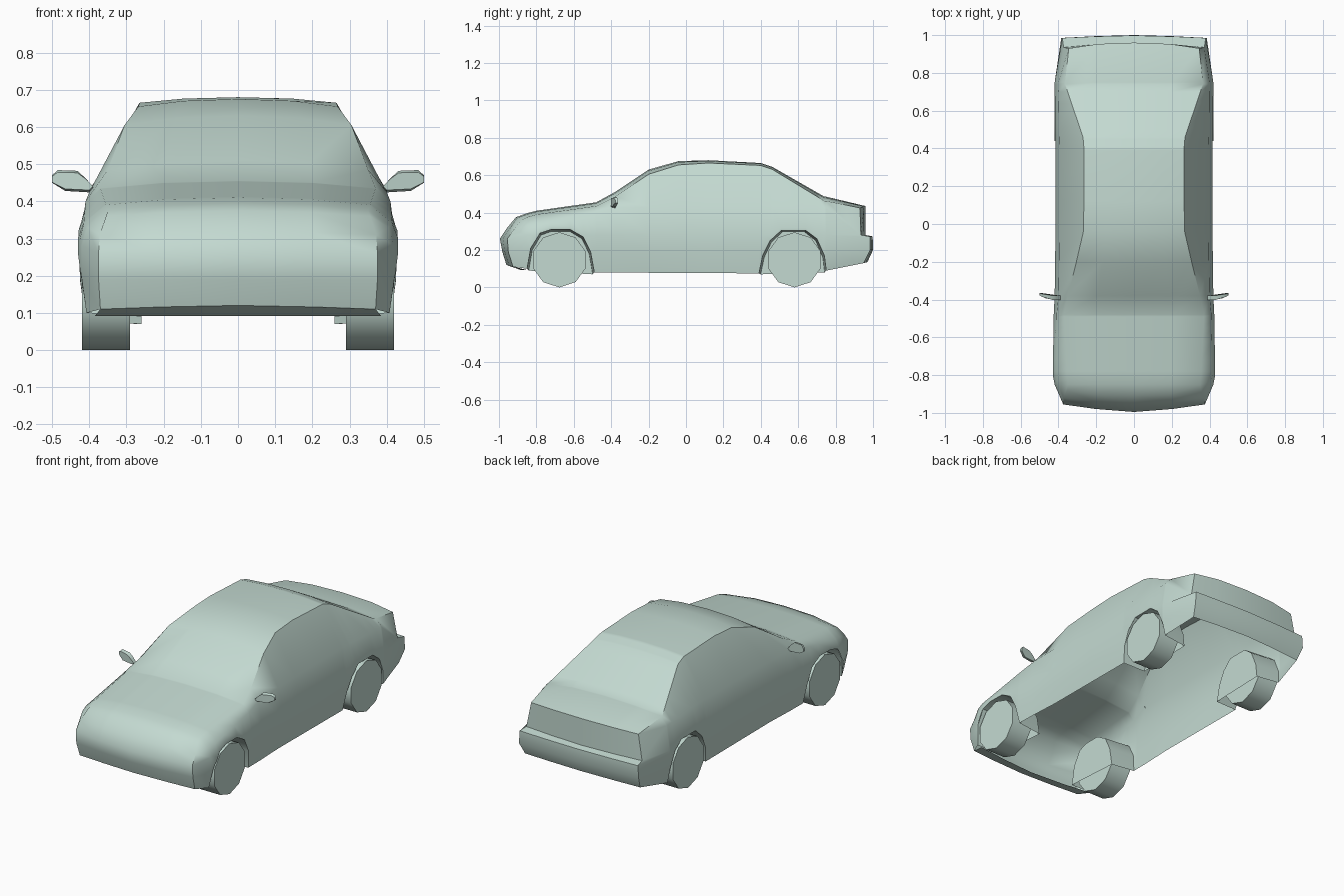
import bpy, bmesh, math
from mathutils import Matrix

if "Cube" in bpy.data.objects:
    bpy.data.objects.remove(bpy.data.objects["Cube"])

paint = bpy.data.materials.new("pale_sage")
paint.diffuse_color = (0.55, 0.70, 0.64, 1)
paint.use_nodes = True
paint.node_tree.nodes["Principled BSDF"].inputs["Base Color"].default_value = paint.diffuse_color


def finish(bm, name, angle=None):
    """Turn a bmesh into a named, painted object."""
    bmesh.ops.recalc_face_normals(bm, faces=bm.faces[:])
    mesh = bpy.data.meshes.new(name)
    bm.to_mesh(mesh)
    bm.free()
    mesh.materials.append(paint)
    ob = bpy.data.objects.new(name, mesh)
    bpy.context.collection.objects.link(ob)
    if angle:
        bpy.ops.object.select_all(action='DESELECT')
        ob.select_set(True)
        bpy.context.view_layer.objects.active = ob
        bpy.ops.object.shade_smooth_by_angle(angle=math.radians(angle))
    return ob


def sample(table, y):
    """Linear interpolation of table rows keyed on y."""
    if y <= table[0][0]:
        return table[0][1:]
    for a, b in zip(table, table[1:]):
        if y <= b[0]:
            t = (y - a[0]) / (b[0] - a[0])
            return tuple(p + (q - p) * t for p, q in zip(a[1:], b[1:]))
    return table[-1][1:]


# y, centre height, top edge x/z, belt x/z, flank x, sill x
SHAPE = [
    (-.85, .397, .350, .375, .405, .330, .420, .405),
    (-.80, .410, .355, .390, .415, .340, .430, .410),
    (-.48, .455, .370, .435, .410, .400, .425, .410),
    (-.38, .510, .350, .485, .400, .425, .420, .408),
    (-.20, .630, .305, .605, .397, .430, .418, .400),
    (-.04, .675, .268, .655, .395, .432, .415, .400),
    (.12, .680, .265, .665, .395, .434, .415, .400),
    (.40, .665, .265, .652, .395, .435, .415, .400),
    (.46, .645, .270, .632, .397, .435, .418, .405),
    (.74, .485, .365, .462, .400, .420, .420, .405),
]
# lower edge of the flank: two wheel arches joined by the sill
FRONT_ARCH = [(-.85, .10), (-.83, .21), (-.78, .29), (-.72, .31),
              (-.62, .31), (-.55, .27), (-.51, .19), (-.49, .08)]
REAR_ARCH = [(.39, .075), (.41, .17), (.45, .25), (.51, .305),
             (.64, .305), (.70, .26), (.74, .17), (.75, .09)]
EDGE = FRONT_ARCH + REAR_ARCH


def section(y):
    zt, xe, ze, xb, zb, xm, xl = sample(SHAPE, y)
    low = sample(EDGE, y)[0]
    t = min(1, max(0, (low - .08) / .12))
    return [(0, y, zt), (xe * .55, y, zt - (zt - ze) * .25), (xe, y, ze),
            (xb, y, zb), (xm, y, max(.28, low + .012)),
            (xm, y, max(.19, low + .006)), (xl + (xm - xl) * t, y, low)]


# half outlines of the nose and tail ends, and their centre lines
NOSE = [(0, -.91, .375), (.19, -.905, .371), (.355, -.88, .36),
        (.372, -.92, .31), (.375, -.955, .26), (.375, -.95, .19), (.37, -.925, .11)]
NOSE_MID = [(-.955, .32), (-.995, .26), (-.982, .19), (-.96, .12)]
TAIL = [(0, .96, .435), (.19, .953, .433), (.345, .93, .425),
        (.372, .935, .28), (.38, .985, .272), (.385, .985, .20), (.37, .95, .13)]
TAIL_MID = [(.96, .28), (.998, .273), (1.0, .20), (.97, .135)]

# body shell: sections joined from nose to tail, open underneath
bm = bmesh.new()
ys = sorted({r[0] for r in SHAPE} | {r[0] for r in EDGE})
rings = []
for half in [NOSE] + [section(y) for y in ys] + [TAIL]:
    full = [(-x, y, z) for x, y, z in half[:0:-1]] + half
    rings.append([bm.verts.new(p) for p in full])
for a, b in zip(rings, rings[1:]):
    for i in range(12):
        bm.faces.new((a[i], a[i + 1], b[i + 1], b[i]))


def end_panel(ring, half, middle):
    """Close one end with bowed rows and return the lowest row."""
    row = ring[4:9]
    for k, (my, mz) in enumerate(middle, 3):
        x, y, z = half[k]
        hx, hy, hz = x * .55, my + (y - my) * .4, mz + (z - mz) * .4
        nxt = [ring[6 - k], bm.verts.new((-hx, hy, hz)), bm.verts.new((0, my, mz)),
               bm.verts.new((hx, hy, hz)), ring[6 + k]]
        for i in range(4):
            bm.faces.new((row[i], row[i + 1], nxt[i + 1], nxt[i]))
        row = nxt
    return row


chin = end_panel(rings[0], NOSE, NOSE_MID)
end_panel(rings[-1], TAIL, TAIL_MID)
# lip under the front bumper
lip = [bm.verts.new((v.co.x * 1.04, v.co.y + .08, .092)) for v in chin]
for i in range(4):
    bm.faces.new((chin[i], chin[i + 1], lip[i + 1], lip[i]))
finish(bm, "body_shell", 50)

for side, s in (("left", -1), ("right", 1)):
    for end, arch, cy in (("front", FRONT_ARCH, -.677), ("rear", REAR_ARCH, .58)):
        # wheel well: arch outline drawn inwards and closed at its inner end
        bm = bmesh.new()
        outer, inner = [], []
        mid = (arch[0][0] + arch[-1][0]) / 2
        for y, z in arch:
            outer.append(bm.verts.new((s * section(y)[6][0], y, z)))
            inner.append(bm.verts.new((s * .26, mid + (y - mid) * .95, max(.07, z - .01))))
        for i in range(len(arch) - 1):
            bm.faces.new((outer[i], outer[i + 1], inner[i + 1], inner[i]))
        bm.faces.new(inner)
        finish(bm, f"{end}_{side}_wheel_well", 35)

        # ten-sided wheel resting on a flat
        bm = bmesh.new()
        r = .1475
        place = (Matrix.Translation((s * .355, cy, r * math.cos(math.pi / 10)))
                 @ Matrix.Rotation(math.pi / 2, 4, 'Y')
                 @ Matrix.Rotation(math.pi / 10, 4, 'Z'))
        bmesh.ops.create_cone(bm, cap_ends=True, segments=10, radius1=r, radius2=r,
                              depth=.13, matrix=place)
        low = min(v.co.z for v in bm.verts)
        bmesh.ops.translate(bm, verts=bm.verts[:], vec=(0, 0, -low))
        finish(bm, f"{end}_{side}_wheel", 40)

    # door mirror: tapered pod swept back towards its tip
    bm = bmesh.new()
    pod = [(.390, .436), (.410, .462), (.432, .482), (.485, .484),
           (.500, .470), (.500, .450), (.465, .428), (.400, .424)]
    caps = []
    for d, grow in ((-.013, .8), (.009, 1)):
        caps.append([bm.verts.new((s * x, -.388 + d * (1.1 - 6 * max(0, x - .42))
                                   + 2.2 * max(0, x - .44) ** 1.7,
                                   .455 + (z - .455) * grow)) for x, z in pod])
    bm.faces.new(caps[0])
    bm.faces.new(caps[1])
    for i in range(len(pod)):
        j = (i + 1) % len(pod)
        bm.faces.new((caps[0][i], caps[0][j], caps[1][j], caps[1][i]))
    finish(bm, f"{side}_mirror", 50)
